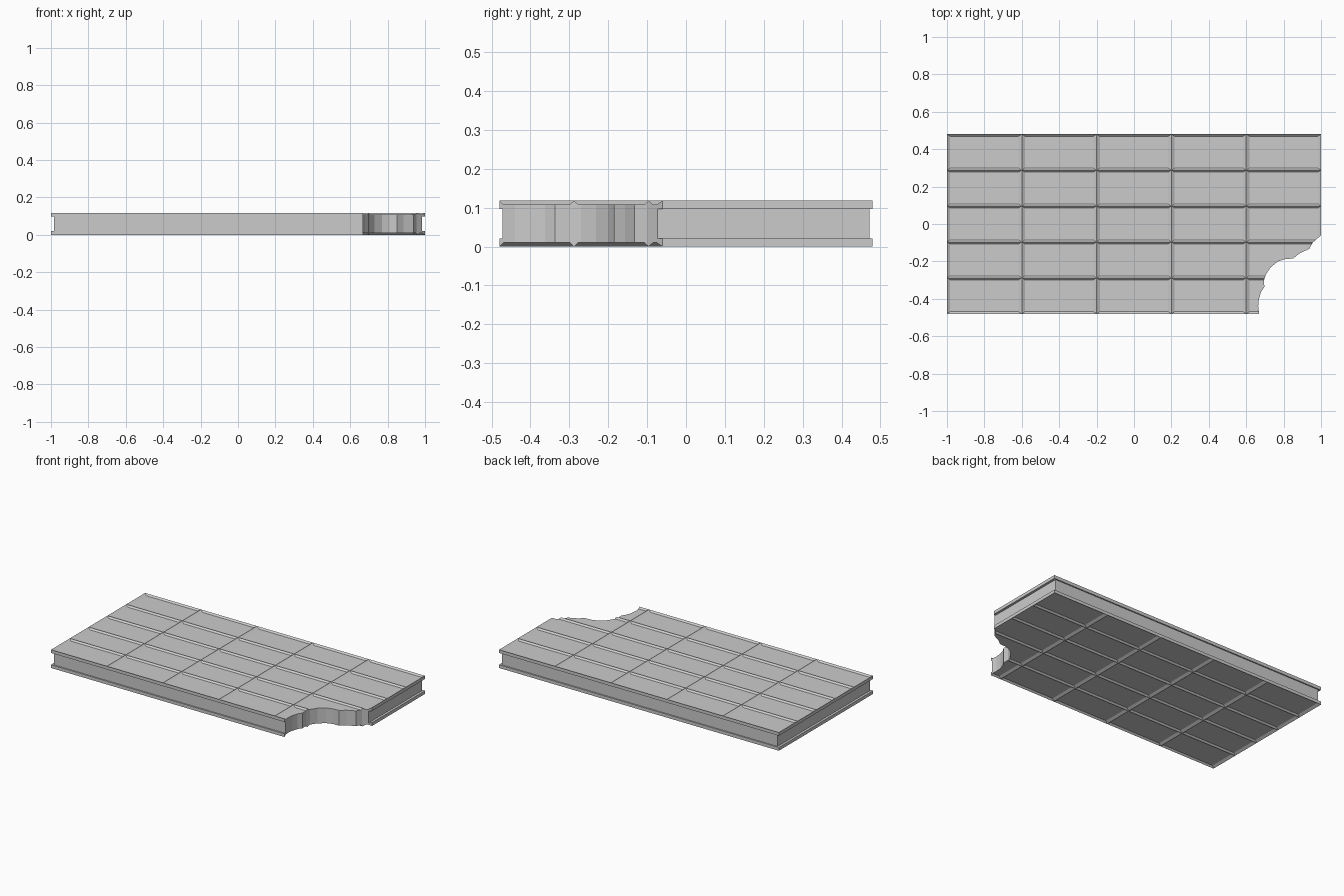
import bpy, bmesh

if "Cube" in bpy.data.objects:
    bpy.data.objects.remove(bpy.data.objects["Cube"])

NX, NY = 5, 5
HX, HY, H = 1.0, 0.48, 0.118      # half length, half width, height
RX, RY, DEPTH = 0.017, 0.011, 0.010  # half ridge widths and cell depth
LIP = 0.021                       # thickness of the outer layers
SX, SY = 0.015, 0.008             # inset of the filling at the sides

bm = bmesh.new()


def quad(*pts):
    bm.faces.new([bm.verts.new(p) for p in pts])


def ring(a, b):
    # four walls between two rectangles (half x, half y, z)
    ca, cb = ([(sx * r[0], sy * r[1], r[2]) for sx, sy in
               ((-1, -1), (1, -1), (1, 1), (-1, 1))] for r in (a, b))
    # side edges follow the cell grid so the shell welds shut
    for k in range(4):
        n = NX if k % 2 == 0 else NY

        def row(c):
            p, q = c[k], c[(k + 1) % 4]
            return [tuple(p[m] + (q[m] - p[m]) * i / n for m in range(3)) for i in range(n + 1)]
        ra, rb = row(ca), row(cb)
        for i in range(n):
            quad(ra[i], ra[i + 1], rb[i + 1], rb[i])


# recessed cells with sloping ridges, on the top and the underside
for zo, zi in ((H, H - DEPTH), (0, DEPTH)):
    for i in range(NX):
        for j in range(NY):
            x0, x1 = (-HX + 2 * HX * k / NX for k in (i, i + 1))
            y0, y1 = (-HY + 2 * HY * k / NY for k in (j, j + 1))
            o = [(x0, y0, zo), (x1, y0, zo), (x1, y1, zo), (x0, y1, zo)]
            n = [(x0 + RX, y0 + RY, zi), (x1 - RX, y0 + RY, zi),
                 (x1 - RX, y1 - RY, zi), (x0 + RX, y1 - RY, zi)]
            quad(*n)
            for k in range(4):
                m = (k + 1) % 4
                quad(o[k], o[m], n[m], n[k])

# stepped side walls: lip, inset filling, lip
profile = [(HX, HY, 0), (HX, HY, LIP), (HX - SX, HY - SY, LIP),
           (HX - SX, HY - SY, H - LIP), (HX, HY, H - LIP), (HX, HY, H)]
for a, b in zip(profile, profile[1:]):
    ring(a, b)

bmesh.ops.remove_doubles(bm, verts=bm.verts, dist=1e-4)
bmesh.ops.recalc_face_normals(bm, faces=bm.faces)
me = bpy.data.meshes.new("wafer_bar")
bm.to_mesh(me)
bm.free()
bar = bpy.data.objects.new("wafer_bar", me)
bpy.context.collection.objects.link(bar)

# bite cutter: scalloped outline extruded through the corner
outline = [(1.1, 0.02), (1.0, -0.06), (0.955, -0.10), (0.937, -0.133), (0.885, -0.157),
           (0.85, -0.185), (0.81, -0.187), (0.77, -0.20), (0.73, -0.232),
           (0.705, -0.27), (0.695, -0.30), (0.697, -0.337), (0.68, -0.362),
           (0.668, -0.40), (0.664, -0.44), (0.67, -0.485), (0.67, -0.6), (1.1, -0.6)]
bm = bmesh.new()
f = bm.faces.new([bm.verts.new((x, y, -0.1)) for x, y in outline])
g = bmesh.ops.extrude_face_region(bm, geom=[f])
for v in g["geom"]:
    if isinstance(v, bmesh.types.BMVert):
        v.co.z = 0.25
bmesh.ops.recalc_face_normals(bm, faces=bm.faces)
cm = bpy.data.meshes.new("bite_cutter")
bm.to_mesh(cm)
bm.free()
cutter = bpy.data.objects.new("bite_cutter", cm)
bpy.context.collection.objects.link(cutter)
cutter.hide_render = True

# bite out of the front right corner
mod = bar.modifiers.new("bite", "BOOLEAN")
mod.operation = "DIFFERENCE"
mod.solver = "EXACT"
mod.object = cutter
bpy.context.view_layer.objects.active = bar
bar.select_set(True)
bpy.ops.object.modifier_apply(modifier=mod.name)
bpy.data.objects.remove(cutter)
